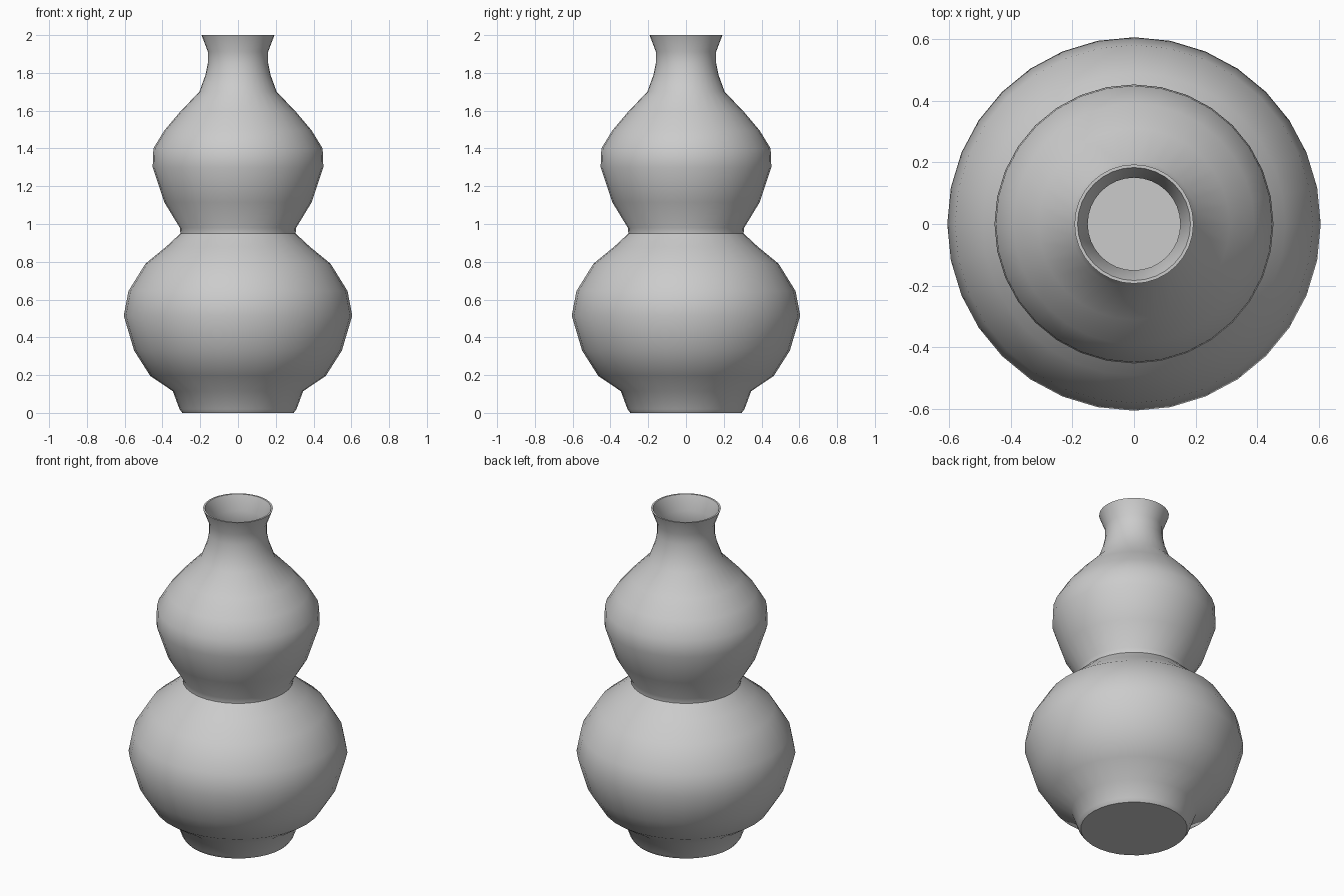
import bpy, bmesh, math

if "Cube" in bpy.data.objects:
    bpy.data.objects.remove(bpy.data.objects["Cube"])

SIDES = 32
WALL = 0.01

# Outer silhouette (radius, height) from foot to lip
outer = [(0.295, 0.0), (0.31, 0.02), (0.345, 0.115), (0.464, 0.195), (0.55, 0.33),
         (0.605, 0.515), (0.58, 0.645), (0.49, 0.79), (0.38, 0.88), (0.305, 0.95),
         (0.308, 0.98), (0.39, 1.115), (0.452, 1.30), (0.448, 1.40), (0.39, 1.495),
         (0.31, 1.59), (0.205, 1.70), (0.172, 1.79), (0.16, 1.85), (0.16, 1.913),
         (0.193, 2.0)]
# Inner wall from lip down to the floor
inner = [(r - WALL, z) for r, z in reversed(outer[2:])] + [(0.295, 0.02)]

bm = bmesh.new()


def ring(r, z):
    return [bm.verts.new((r * math.cos(2 * math.pi * i / SIDES),
                          r * math.sin(2 * math.pi * i / SIDES), z))
            for i in range(SIDES)]


# Lathe the closed profile
rings = [ring(r, z) for r, z in outer + inner]
for a, b in zip(rings, rings[1:]):
    for i in range(SIDES):
        j = (i + 1) % SIDES
        bm.faces.new((a[i], a[j], b[j], b[i]))

# Flat underside and inside floor
bm.faces.new(rings[0][::-1])
bm.faces.new(rings[-1])
bmesh.ops.recalc_face_normals(bm, faces=bm.faces)

mesh = bpy.data.meshes.new("gourd_vase")
bm.to_mesh(mesh)
bm.free()
vase = bpy.data.objects.new("gourd_vase", mesh)
bpy.context.collection.objects.link(vase)

# Smooth body with crisp foot and lip
bpy.context.view_layer.objects.active = vase
vase.select_set(True)
bpy.ops.object.shade_smooth_by_angle(angle=math.radians(50))
